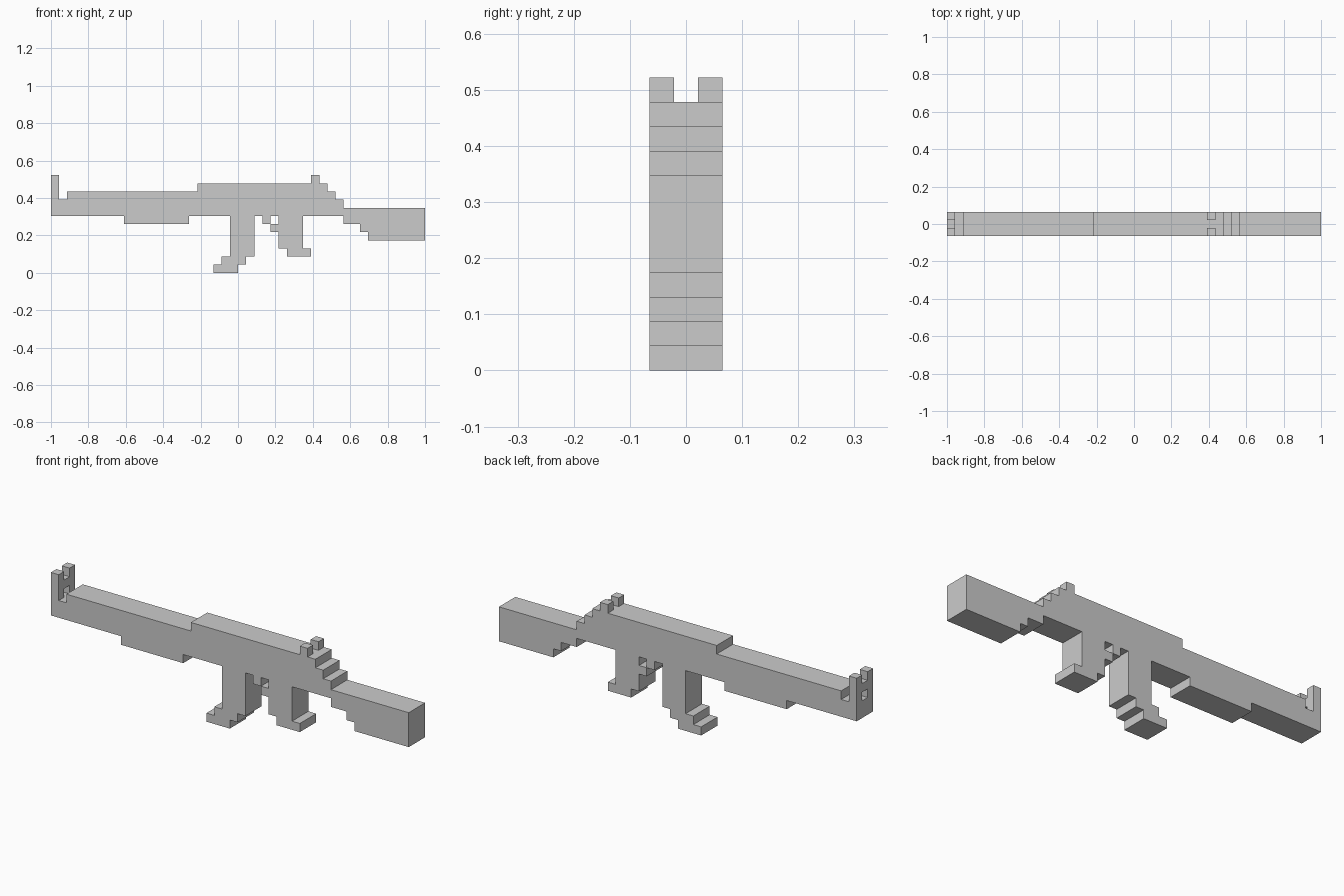
import bpy, bmesh
from collections import Counter

if "Cube" in bpy.data.objects:
    bpy.data.objects.remove(bpy.data.objects["Cube"])

U = 2 / 46   # one block


def edges(pts):
    return list(zip(pts, pts[1:] + pts[:1]))


def prism(name, pts, place, near, far, hidden=()):
    """Extrude a block-grid outline from near to far, leaving hidden contact edges open."""
    bm = bmesh.new()
    front = {p: bm.verts.new(place(*p, near)) for p in pts}
    back = {p: bm.verts.new(place(*p, far)) for p in pts}
    bm.faces.new([front[p] for p in pts])
    bm.faces.new([back[p] for p in reversed(pts)])
    for a, b in edges(pts):
        if frozenset((a, b)) not in hidden:
            bm.faces.new((front[a], back[a], back[b], front[b]))
    mesh = bpy.data.meshes.new(name)
    bm.to_mesh(mesh)
    bm.free()
    bpy.context.collection.objects.link(bpy.data.objects.new(name, mesh))


def side(i, k, d):       # outline in x-z, depth along y
    return (-1 + i * U, d * U, k * U)


def cross(j, k, d):      # outline in y-z, depth along x
    return (-1 + d * U, j * U, k * U)


# Side profiles, all three blocks wide
profiles = {
    "barrel": [(0, 7), (9, 7), (9, 6), (17, 6), (17, 7), (18, 7),
               (18, 10), (2, 10), (2, 9), (0, 9)],
    "receiver": [(18, 7), (22, 7), (25, 7), (26, 7), (27, 7), (28, 7), (31, 7),
                 (36, 7), (36, 8), (36, 9), (35, 9), (35, 10), (34, 10),
                 (34, 11), (18, 11), (18, 10)],
    "stock": [(36, 6), (38, 6), (38, 5), (39, 5), (39, 4), (46, 4),
              (46, 8), (36, 8), (36, 7)],
    "magazine": [(20, 0), (23, 0), (23, 1), (24, 1), (24, 2), (25, 2),
                 (25, 7), (22, 7), (22, 2), (21, 2), (21, 1), (20, 1)],
    "grip": [(28, 3), (29, 3), (29, 2), (32, 2), (32, 3), (31, 3),
             (31, 7), (28, 7), (28, 6), (28, 5)],
    "trigger_upper": [(26, 6), (27, 6), (27, 7), (26, 7)],
    "trigger_lower": [(27, 5), (28, 5), (28, 6), (27, 6)],
}
count = Counter(frozenset(e) for pts in profiles.values() for e in edges(pts))
shared = {e for e, n in count.items() if n > 1}
for name, pts in profiles.items():
    prism(name, pts, side, -1.5, 1.5, shared)

# Front sight: H-shaped frame across the muzzle end
half = [(0.5, 10), (0.5, 9), (1.5, 9), (1.5, 12), (0.5, 12), (0.5, 11)]
h_frame = half + [(-j, k) for j, k in reversed(half)]
feet = {frozenset(((s * 0.5, 9), (s * 1.5, 9))) for s in (-1, 1)}
prism("front_sight", h_frame, cross, 1, 0, feet)

# Rear sight: two posts
for label, j in (("right", -1.5), ("left", 0.5)):
    post = [(j, 11), (j + 1, 11), (j + 1, 12), (j, 12)]
    prism("rear_sight_" + label, post, cross, 33, 32,
          {frozenset(post[:2])})
